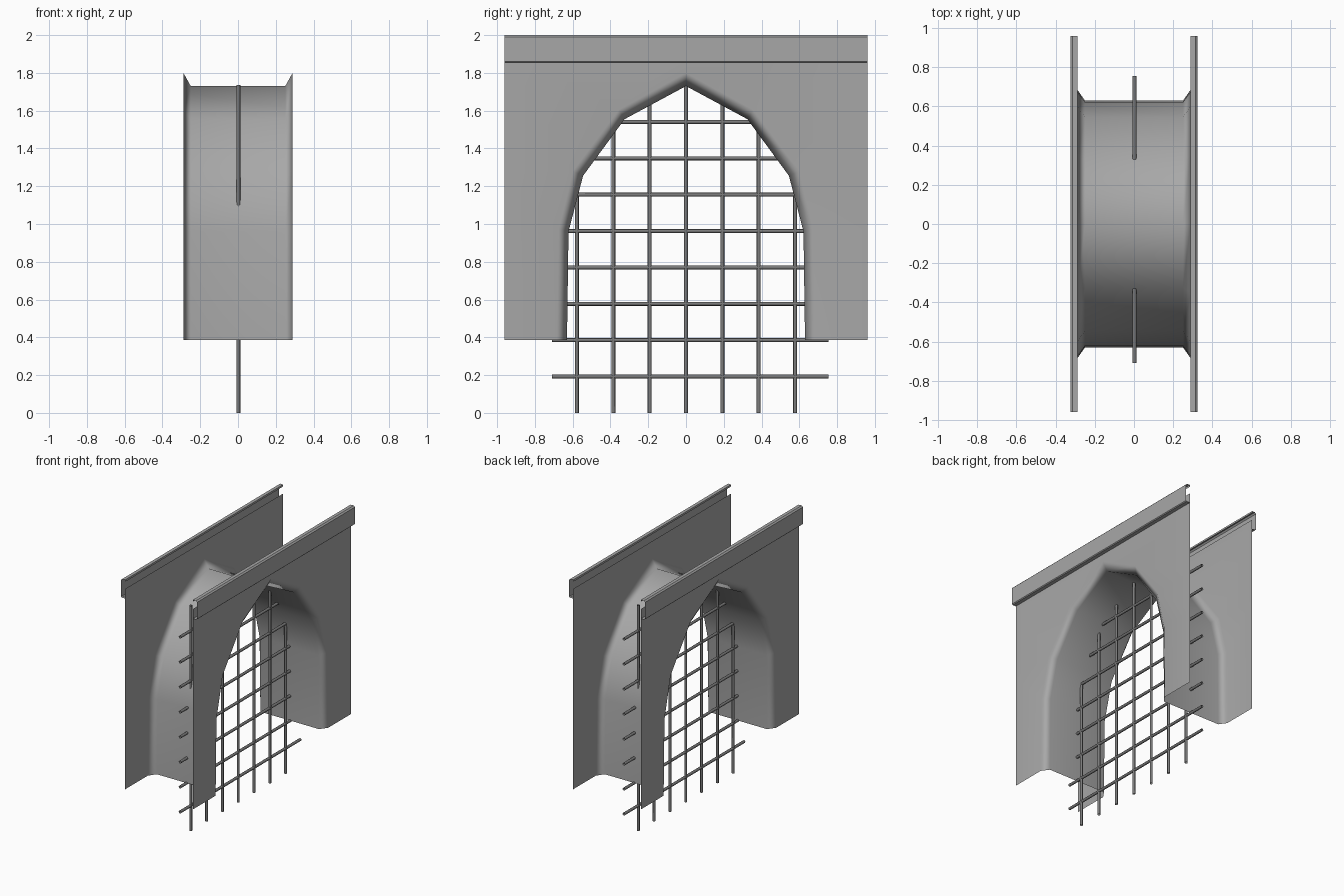
import bpy, bmesh, math
from mathutils import Matrix

cube = bpy.data.objects.get("Cube")
if cube:
    bpy.data.objects.remove(cube, do_unlink=True)

HALF_LEN, BASE, WALL_X, WALL_TOP = 0.96, 0.386, 0.289, 1.93
PITCH, BAR_R, BAR_X = 0.1925, 0.0105, 0.002


def material(name, value):
    mat = bpy.data.materials.new(name)
    mat.use_nodes = True
    color = (value, value, value, 1)
    mat.diffuse_color = color
    mat.node_tree.nodes["Principled BSDF"].inputs["Base Color"].default_value = color
    return mat


def finish(bm, name, mat, angle):
    mesh = bpy.data.meshes.new(name)
    bm.to_mesh(mesh)
    bm.free()
    mesh.materials.append(mat)
    obj = bpy.data.objects.new(name, mesh)
    bpy.context.collection.objects.link(obj)
    bpy.ops.object.select_all(action="DESELECT")
    obj.select_set(True)
    bpy.context.view_layer.objects.active = obj
    bpy.ops.object.shade_smooth_by_angle(angle=math.radians(angle))
    return obj


def loft(bm, rows):
    """Skin a list of point rows with quads."""
    rows = [[bm.verts.new(p) for p in row] for row in rows]
    for a, b in zip(rows, rows[1:]):
        for i in range(len(a) - 1):
            bm.faces.new((a[i], a[i + 1], b[i + 1], b[i]))


def mirrored(half):
    """Complete a half outline that ends on the centre line."""
    return half + [(-y, z) for y, z in reversed(half[:-1])]


concrete = material("concrete grey", 0.39)
steel = material("dark steel", 0.2)

# Pointed vault with flared rims, running straight into both side walls
inner = mirrored([(-0.63, BASE), (-0.622, 0.96), (-0.545, 1.255), (-0.325, 1.555), (0, 1.73)])
rim = mirrored([(-0.685, BASE), (-0.675, 0.97), (-0.6, 1.28), (-0.355, 1.605), (0, 1.8)])
border = mirrored([(-HALF_LEN, BASE), (-HALF_LEN, 0.97), (-HALF_LEN, 1.28),
                   (-HALF_LEN, WALL_TOP), (0, WALL_TOP)])
stations = [(-WALL_X, border), (-WALL_X, rim), (-0.25, inner),
            (0.25, inner), (WALL_X, rim), (WALL_X, border)]
bm = bmesh.new()
loft(bm, [[(x, y, z) for y, z in outline] for x, outline in stations])
bmesh.ops.recalc_face_normals(bm, faces=bm.faces)
vault = finish(bm, "arched_vault_and_walls", concrete, 65)
weighted = vault.modifiers.new("Weighted Normals", "WEIGHTED_NORMAL")
weighted.keep_sharp = True

# Open channel coping along the top of each wall
channel = [(WALL_X, 1.855), (0.318, 1.855), (0.324, 1.861), (0.324, 1.99),
           (0.314, 2.0), (0.288, 2.0), (0.288, 1.985)]
for side, name in ((1, "left_coping"), (-1, "right_coping")):
    bm = bmesh.new()
    loft(bm, [[(side * x, y, z) for x, z in channel] for y in (-HALF_LEN, HALF_LEN)])
    if side < 0:
        bmesh.ops.reverse_faces(bm, faces=bm.faces)
    finish(bm, name, concrete, 30)


# Grille of open-ended round bars in the middle of the passage
def add_bar(bm, length, matrix):
    bmesh.ops.create_cone(bm, cap_ends=False, segments=8, radius1=BAR_R,
                          radius2=BAR_R, depth=length, matrix=matrix)


bm = bmesh.new()
for i in range(-3, 4):
    add_bar(bm, 1.735, Matrix.Translation((BAR_X, i * PITCH, 1.735 / 2)))
finish(bm, "upright_bars", steel, 50)

bm = bmesh.new()
for k in range(1, 9):
    add_bar(bm, 1.465, Matrix.Translation((BAR_X, 0.022, k * PITCH))
            @ Matrix.Rotation(math.pi / 2, 4, "X"))
finish(bm, "cross_bars", steel, 50)
